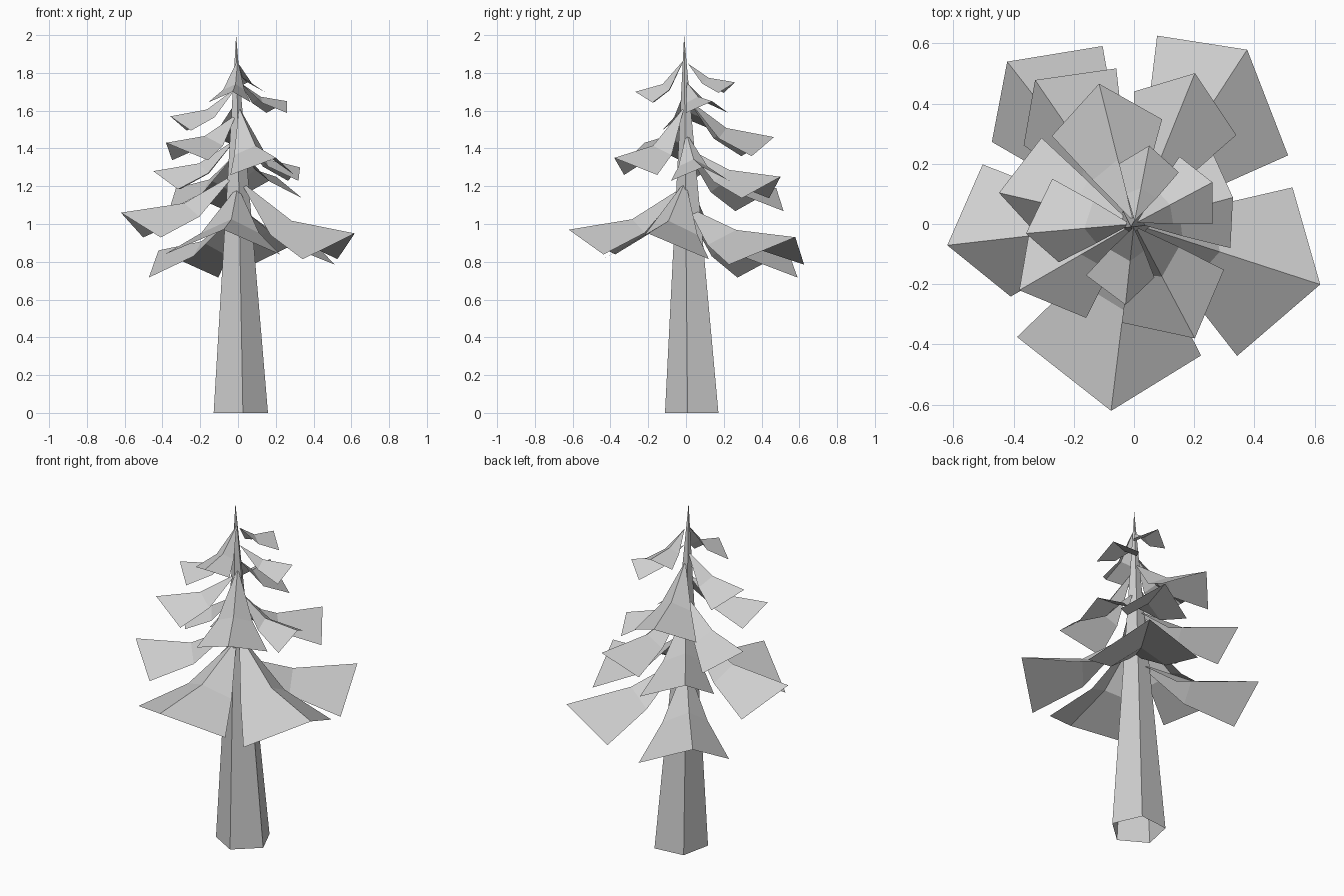
import bpy
import bmesh
from math import radians, cos, sin
from mathutils import Vector

cube = bpy.data.objects.get("Cube")
if cube:
    bpy.data.objects.remove(cube, do_unlink=True)

GREY = (0.62, 0.62, 0.62, 1.0)
grey = bpy.data.materials.new("plain grey")
grey.use_nodes = True
grey.diffuse_color = GREY
grey.node_tree.nodes["Principled BSDF"].inputs["Base Color"].default_value = GREY


def add_object(name, bm):
    bmesh.ops.recalc_face_normals(bm, faces=bm.faces)
    mesh = bpy.data.meshes.new(name)
    bm.to_mesh(mesh)
    bm.free()
    mesh.materials.append(grey)
    obj = bpy.data.objects.new(name, mesh)
    bpy.context.collection.objects.link(obj)
    return obj


def polar(angle, radius, z):
    a = radians(angle)
    return Vector((radius * cos(a), radius * sin(a), z))


# Five-sided trunk, open underneath, tapering to a slightly offset point
def build_trunk():
    bm = bmesh.new()
    centre = Vector((0.01, 0.04, 0))
    ring = [bm.verts.new(centre + polar(-84 + 72 * i, 0.152, 0)) for i in range(5)]
    apex = bm.verts.new((-0.01, -0.01, 2))
    for i in range(5):
        bm.faces.new((ring[i], ring[(i + 1) % 5], apex))
    add_object("trunk", bm)


# Folded bough: a ridge that droops then levels out, with a lower corner each side
def build_bough(name, angle, length, root_z, tip_z, right_corner, left_corner):
    bm = bmesh.new()
    drop = 0.21 * length
    mid_z = tip_z + 0.24 * (root_z - tip_z)
    root = bm.verts.new(polar(angle, 0.01, root_z))
    mid = bm.verts.new(polar(angle, 0.46 * length, mid_z))
    tip = bm.verts.new(polar(angle, length, tip_z))
    for side, (spread, reach) in ((-1, right_corner), (1, left_corner)):
        a = angle + side * spread
        mid_edge = bm.verts.new(polar(a, 0.5 * reach, mid_z - 0.55 * drop))
        corner = bm.verts.new(polar(a, reach, tip_z - drop))
        for loop in ((root, mid, mid_edge), (mid, tip, corner, mid_edge)):
            bm.faces.new(loop if side < 0 else loop[::-1])
    add_object(name, bm)


# Boughs by tier: direction, length, root height, tip height,
# then the spread and reach of each side corner
TIERS = {
    "lowest_bough": [
        (-97, .625, 1.20, .97, (39, .54), (34, .49)),
        (-18, .65, 1.23, .95, (34, .556), (31, .54)),
        (57, .69, 1.09, .93, (33, .56), (26, .63)),
        (128, .684, 1.06, .86, (28, .60), (22, .545)),
        (186.5, .624, 1.27, 1.06, (28, .54), (24, .475))],
    "middle_bough": [
        (124.5, .58, 1.38, 1.19, (28, .52), (20, .45)),
        (68, .54, 1.40, 1.25, (27, .45), (22, .44)),
        (15, .34, 1.48, 1.30, (29, .33), (26, .35)),
        (167, .46, 1.45, 1.28, (30, .42), (20, .32))],
    "upper_bough": [
        (-62, .43, 1.62, 1.35, (35, .33), (35, .335)),
        (210, .44, 1.58, 1.43, (25, .35), (33, .35)),
        (104, .48, 1.66, 1.46, (29, .36), (29, .40))],
    "top_bough": [
        (185, .36, 1.72, 1.57, (34, .31), (22, .28)),
        (28, .295, 1.75, 1.65, (28, .26), (28, .27)),
        (-96, .27, 1.87, 1.70, (37, .233), (27, .19)),
        (79, .265, 1.85, 1.75, (30, .227), (25, .206))],
}

build_trunk()
for tier, boughs in TIERS.items():
    for number, bough in enumerate(boughs, 1):
        build_bough(f"{tier}_{number}", *bough)
